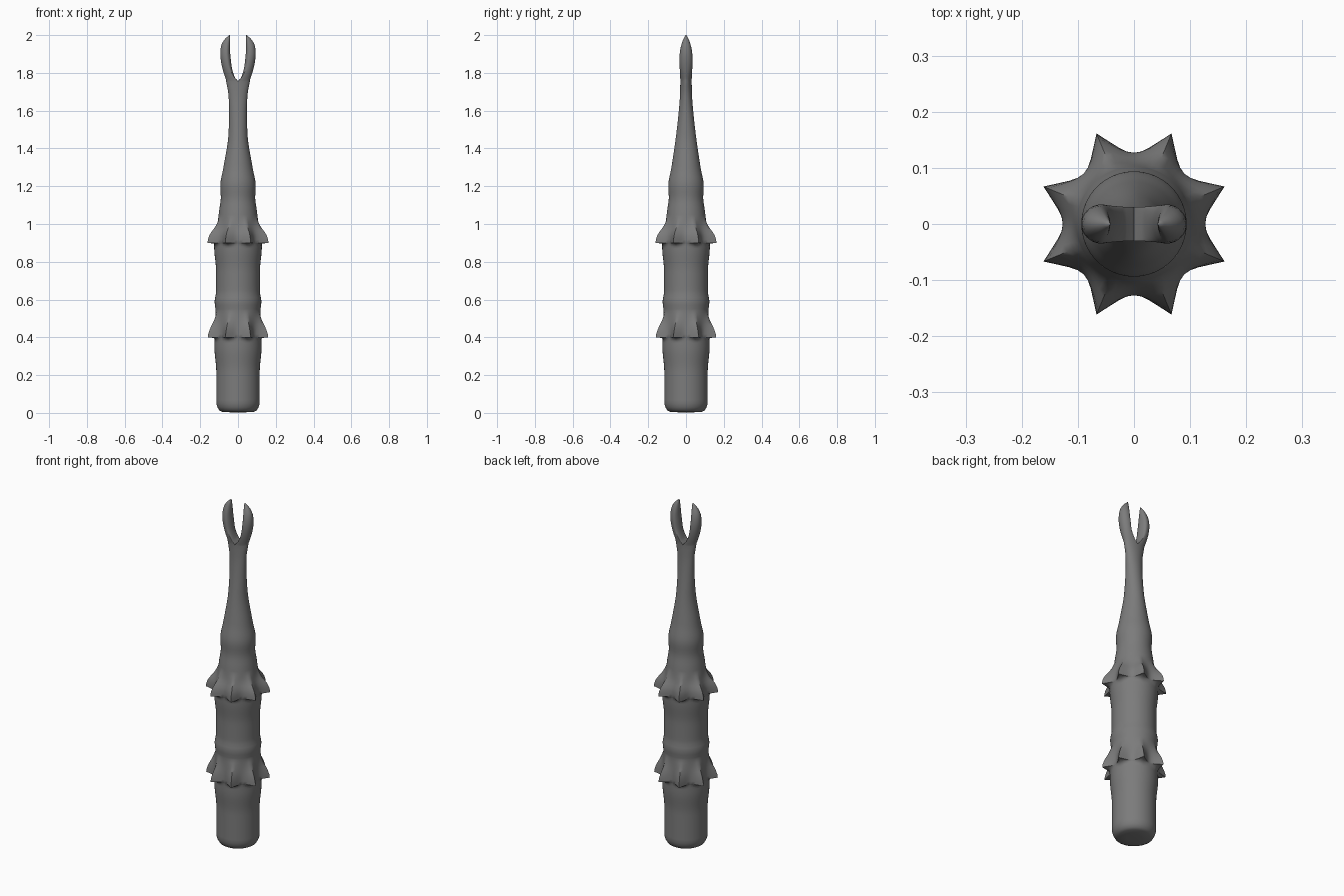
import bpy, bmesh, math

if "Cube" in bpy.data.objects:
    bpy.data.objects.remove(bpy.data.objects["Cube"])

SEG = 64
HALF = SEG // 2


def curve(points, t):
    """Smooth interpolation through (t, value) points, without overshoot."""
    if t <= points[0][0]:
        return points[0][1]
    if t >= points[-1][0]:
        return points[-1][1]

    def slope(i):
        if i in (0, len(points) - 1):
            return 0.0 if i == 0 else s(i - 1)
        a, b = s(i - 1), s(i)
        return 0.0 if a * b <= 0 else 2 * a * b / (a + b)

    def s(i):
        return (points[i + 1][1] - points[i][1]) / (points[i + 1][0] - points[i][0])

    i = max(k for k in range(len(points) - 1) if points[k][0] <= t)
    h = points[i + 1][0] - points[i][0]
    u = (t - points[i][0]) / h
    return ((2*u**3 - 3*u**2 + 1) * points[i][1] + (u**3 - 2*u**2 + u) * h * slope(i)
            + (3*u**2 - 2*u**3) * points[i + 1][1] + (u**3 - u**2) * h * slope(i + 1))


# shaft half widths by height, across x and across y
LOWER = [(0.05, 0.115), (0.22, 0.115), (0.35, 0.125), (0.42, 0.125), (0.54, 0.119),
         (0.59, 0.124), (0.64, 0.116), (0.75, 0.116), (0.87, 0.126), (0.93, 0.127),
         (1.0, 0.109), (1.07, 0.1), (1.14, 0.091), (1.2, 0.094), (1.3, 0.077)]
WIDTH_X = LOWER + [(1.48, 0.05), (1.6, 0.047), (1.68, 0.05), (1.755, 0.063)]
WIDTH_Y = LOWER + [(1.48, 0.051), (1.6, 0.038), (1.68, 0.032), (1.755, 0.03)]
# how far the thorns stand out above each underside
THORN = [(0.0, 0.048), (0.04, 0.038), (0.09, 0.016), (0.14, 0.0)]
THORN_ROWS = (0.40, 0.90)
CROTCH = 1.755

bm = bmesh.new()


def bridge(a, b):
    n = len(a)
    for i in range(n):
        bm.faces.new((a[i], a[(i + 1) % n], b[(i + 1) % n], b[i]))


def shaft_ring(z, amp=0.0):
    """Ring of the shaft, with eight thorns of the given height."""
    ring = []
    for i in range(SEG):
        t = 2 * math.pi * i / SEG - math.pi / 2
        off = abs((t / (math.pi / 4)) % 1 - 0.5) * 2
        out = amp * (1 - off) ** 2.0
        ring.append(bm.verts.new(((curve(WIDTH_X, z) + out) * math.cos(t),
                                  (curve(WIDTH_Y, z) + out) * math.sin(t), z)))
    return ring


# rounded foot
rings = []
for r, z in ((0.04, 0.003), (0.085, 0.006), (0.1, 0.014), (0.109, 0.03)):
    rings.append([bm.verts.new((r * math.sin(2 * math.pi * i / SEG),
                                -r * math.cos(2 * math.pi * i / SEG), z)) for i in range(SEG)])
bm.faces.new(rings[0][::-1])

# shaft with two collars of thorns
levels = [(0.05 + 0.02 * k, 0.0) for k in range(85)]
levels = [(z, a) for z, a in levels if not any(-0.025 < z - t < 0.15 for t in THORN_ROWS)]
for t in THORN_ROWS:
    levels += [(t - 0.02, 0.0), (t - 0.004, 0.012), (t - 0.001, 0.034)]
    levels += [(t + 0.0175 * k, curve(THORN, 0.0175 * k)) for k in range(9)]
levels += [(CROTCH, 0.0)]
rings += [shaft_ring(z, a) for z, a in sorted(levels)]
for a, b in zip(rings, rings[1:]):
    bridge(a, b)
top = rings[-1]

# two prongs growing from the halves of the last ring
OUTER = [(CROTCH, 0.063), (1.8, 0.076), (1.86, 0.09), (1.9, 0.094), (1.94, 0.09),
         (1.975, 0.073), (2.0, 0.046)]
INNER = [(CROTCH, 0.0), (1.77, 0.013), (1.79, 0.022), (1.82, 0.031), (1.87, 0.038),
         (1.92, 0.042), (2.0, 0.042)]
DEPTH = [(CROTCH, 0.03), (1.8, 0.032), (1.87, 0.035), (1.92, 0.031), (1.96, 0.021),
         (1.985, 0.011), (2.0, 0.002)]
ROUND = [(CROTCH, 0.0), (1.84, 0.35), (2.0, 0.4)]
seam = [bm.verts.new((0, 0.03 * math.cos(math.pi * k / HALF), CROTCH)) for k in range(1, HALF)]
right = top[:HALF + 1] + seam
left = top[HALF:] + [top[0]] + seam[::-1]
heights = [CROTCH + d for d in (0.006, 0.015, 0.027, 0.045, 0.065, 0.085, 0.105, 0.125, 0.145,
                                0.165, 0.185, 0.2, 0.215, 0.228, 0.238, 0.245)]
for side, start in ((1, right), (-1, left)):
    prev = start
    for z in heights:
        xi, xo, d = curve(INNER, z), curve(OUTER, z), curve(DEPTH, z)
        xc = xi + curve(ROUND, z) * (xo - xi)
        ring = []
        for i in range(SEG):
            t = 2 * math.pi * i / SEG - math.pi / 2
            c = math.cos(t)
            x = xc + c * ((xo - xc) if c > 0 else (xc - xi))
            ring.append(bm.verts.new((side * x, side * d * math.sin(t), z)))
        bridge(prev, ring)
        prev = ring
    bm.faces.new(prev)

bmesh.ops.recalc_face_normals(bm, faces=bm.faces)
mesh = bpy.data.meshes.new("thorned_shaft")
bm.to_mesh(mesh)
bm.free()

# one dark grey colour
grey = bpy.data.materials.new("dark_grey")
grey.diffuse_color = (0.2, 0.2, 0.2, 1)
grey.use_nodes = True
grey.node_tree.nodes["Principled BSDF"].inputs["Base Color"].default_value = grey.diffuse_color
mesh.materials.append(grey)
obj = bpy.data.objects.new("thorned_shaft", mesh)
bpy.context.collection.objects.link(obj)
bpy.context.view_layer.objects.active = obj
obj.select_set(True)
bpy.ops.object.shade_smooth_by_angle(angle=math.radians(60))
